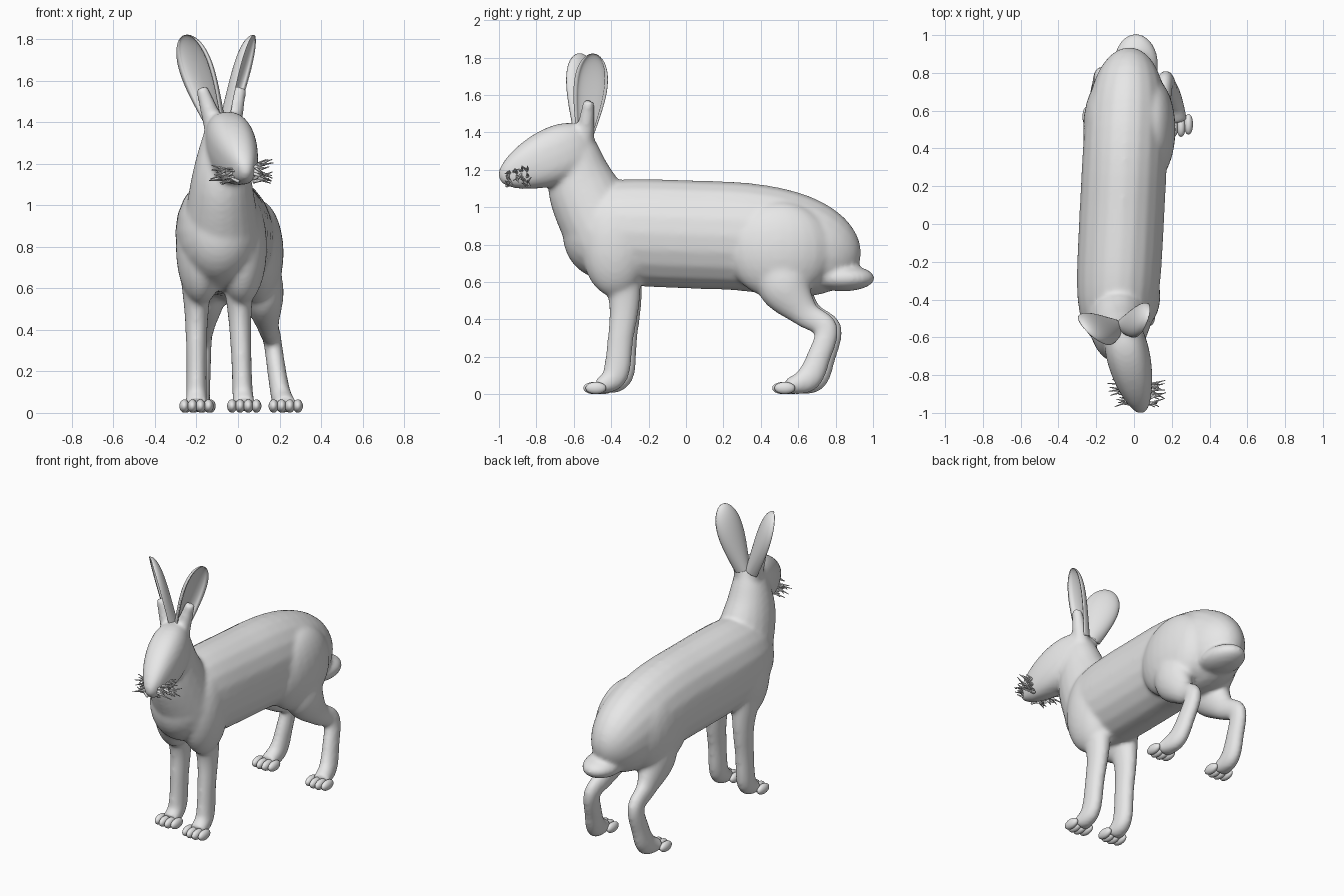
import bpy, bmesh, math, random
from mathutils import Vector

random.seed(4)
cube = bpy.data.objects.get("Cube")
if cube:
    bpy.data.objects.remove(cube, do_unlink=True)

fur = bpy.data.materials.new("grey_fur")
fur.use_nodes = True
grey = (.8, .8, .8, 1)
fur.diffuse_color = grey
fur.node_tree.nodes["Principled BSDF"].inputs["Base Color"].default_value = grey

half_turn = [math.pi * i / 20 for i in range(21)]
round_section = [(math.cos(2 * a), math.sin(2 * a)) for a in half_turn[:-1]]
# Head section: rounded box
boxy_section = [[math.copysign(abs(c) ** .8, c) for c in point] for point in round_section]
# Ear section: rounded back, shallower hollow front
cupped_section = [(math.cos(a), math.sin(a)) for a in half_turn]
cupped_section += [(.8 * u, .1 + v / 2) for u, v in reversed(cupped_section)]


def mix(start, end, t):
    return start + (end - start) * t


def sample(rule, count=32):
    """Evaluate a rule from 0 to 1, with stations crowded towards both ends."""
    return [rule((1 - math.cos(math.pi * (i + .5) / count)) / 2) for i in range(count)]


def spline(stations, steps=6):
    """Pass a Catmull-Rom curve through a few stations."""
    padded = [stations[0]] + stations + [stations[-1]]
    path = []
    for i in range(len(stations) - 1):
        for t in [step / steps for step in range(steps)]:
            path.append([b + t / 2 * (c - a + t * (2 * a - 5 * b + 4 * c - d
                         + t * (3 * (b - c) + d - a)))
                         for a, b, c, d in zip(*padded[i:i + 4])])
    return path + [stations[-1]]


def loft(bm, path, side=(1, 0, 0), section=round_section):
    """Skin a section along stations of x, y, z, half width and half depth."""
    points = [Vector(station[:3]) for station in path]
    last = len(path) - 1
    rings = []
    for i, (x, y, z, width, depth) in enumerate(path):
        tangent = (points[min(i + 1, last)] - points[max(i - 1, 0)]).normalized()
        across = Vector(side)
        across = (across - tangent * across.dot(tangent)).normalized()
        out = tangent.cross(across)
        rings.append([bm.verts.new(points[i] + across * (u * width) + out * (v * depth))
                      for u, v in section])
    for ring, following in zip(rings, rings[1:]):
        for k in range(len(section)):
            bm.faces.new((ring[k - 1], ring[k], following[k], following[k - 1]))
    bm.faces.new(rings[0])
    bm.faces.new(rings[-1])


def ellipsoid(bm, center, radii):
    verts = bmesh.ops.create_uvsphere(bm, u_segments=24, v_segments=16, radius=1)["verts"]
    bmesh.ops.scale(bm, verts=verts, vec=radii)
    bmesh.ops.translate(bm, verts=verts, vec=center)


def finish(bm, name):
    bmesh.ops.recalc_face_normals(bm, faces=bm.faces)
    for face in bm.faces:
        face.smooth = True
    mesh = bpy.data.meshes.new(name)
    bm.to_mesh(mesh)
    bm.free()
    mesh.materials.append(fur)
    obj = bpy.data.objects.new(name, mesh)
    bpy.context.collection.objects.link(obj)
    return obj


def leg(bm, toes, joints, top_x, foot_x, shift):
    """Run a leg through joints of y, z and radius, ending in a paw with four toes."""
    stations = []
    for i, (y, z, radius) in enumerate(joints):
        t = i / (len(joints) - 1)
        stations.append((mix(top_x, foot_x, t), y + shift * t, z,
                         radius, min(radius * 1.4, z)))
    loft(bm, spline(stations))
    paw_y = joints[-1][0] + shift
    for k in (-1.5, -.5, .5, 1.5):
        ellipsoid(toes, (foot_x + k * .039, paw_y - .03 + abs(k) * .012, .033),
                  (.024, .055, .032))


def torso(s):
    t = 2 * s - 1
    shape = math.sqrt(1 - abs(t) ** (5 - t))
    return (mix(-.06, -.02, t), mix(.13, .92, t),
            .85 - .17 * max(t, 0) ** 2 - .03 * min(t, 0), .225 * shape, .29 * shape)


def head(t):
    shape = math.sqrt(math.sin(math.pi * t ** .7))
    return mix(-.08, .045, t), mix(-.5, -1, t), mix(1.36, 1.15, t), .115 * shape, .155 * shape


def ear(base, tip, width):
    """Give the rule of a leaf-shaped ear between two points."""
    def rule(t):
        taper = math.sqrt(1 - t ** 5)
        return (*base.lerp(tip, t), width * (1 + math.sin(t * 2)) / 2 * taper, .06 * taper)
    return rule


# Torso, neck, head, tail and legs, fused into one skin
bm = bmesh.new()
toes = bmesh.new()
loft(bm, sample(torso))
loft(bm, spline([(-.08, -.42, .8, .2, .2), (-.08, -.55, 1.1, .15, .19),
                 (-.07, -.58, 1.3, .11, .12), (-.07, -.59, 1.42, .07, .07)]))
loft(bm, sample(head), section=boxy_section)
for eye_x, eye_y in ((.05, -.69), (-.11, -.73)):
    ellipsoid(bm, (eye_x, eye_y, 1.33), (.03, .03, .03))
ellipsoid(bm, (.01, .84, .62), (.12, .17, .07))
# shoulders and haunches
for shoulder_x, haunch_x in ((.02, .09), (-.18, -.14)):
    ellipsoid(bm, (shoulder_x, -.38, .8), (.12, .18, .28))
    ellipsoid(bm, (haunch_x, .5, .77), (.13, .28, .26))

fore_joints = [(-.36, .75, .09), (-.33, .5, .06), (-.35, .3, .05),
               (-.38, .1, .05), (-.47, .04, .055)]
hind_joints = [(.5, .7, .1), (.53, .57, .1), (.64, .43, .055), (.75, .35, .045),
               (.71, .2, .046), (.65, .08, .05), (.54, .04, .055)]
leg(bm, toes, fore_joints, 0, .03, 0)
leg(bm, toes, fore_joints, -.2, -.2, .04)
leg(bm, toes, hind_joints, .1, .23, 0)
leg(bm, toes, hind_joints, -.15, -.19, .04)
finish(toes, "toes")

# Ears, each opening forwards and outwards from a round stem
for name, side, base, tip, width in (
        ("left_ear", (.3, 1, 0), (-.03, -.54, 1.4), (.08, -.49, 1.82), .1),
        ("right_ear", (.7, -.7, 0), (-.12, -.56, 1.4), (-.26, -.56, 1.82), .12)):
    blade = bmesh.new()
    base, tip = Vector(base), Vector(tip)
    loft(blade, sample(ear(base, tip, width)), side, cupped_section)
    finish(blade, name)
    loft(bm, [(*base.lerp(tip, t), .05 - t / 20, .05 - t / 20)
              for t in (-.2, 0, .2, .4)], side)

body = finish(bm, "body")
skin = body.modifiers.new("fuse", 'REMESH')
skin.mode = 'VOXEL'
skin.voxel_size = .012
skin.use_smooth_shade = True
relax = body.modifiers.new("relax", 'SMOOTH')
relax.factor = .5
relax.iterations = 14

# Whisker tufts on both sides of the muzzle
bm = bmesh.new()
for side in (-1, 1) * 28:
    along = random.random()
    root = Vector((mix(.01, .04, along) + side * mix(.07, .04, along),
                   mix(-.84, -.96, along), random.uniform(1.11, 1.2)))
    way = Vector((side, random.uniform(-.6, .4), random.uniform(-.8, .5))).normalized()
    length = random.uniform(.04, .11)
    hair = bmesh.ops.create_cone(bm, cap_ends=True, segments=6, radius1=.009,
                                 radius2=.002, depth=length)["verts"]
    bmesh.ops.rotate(bm, verts=hair, matrix=way.to_track_quat('Z', 'Y').to_matrix())
    bmesh.ops.translate(bm, verts=hair, vec=root + way * length * .4)
finish(bm, "whiskers")
